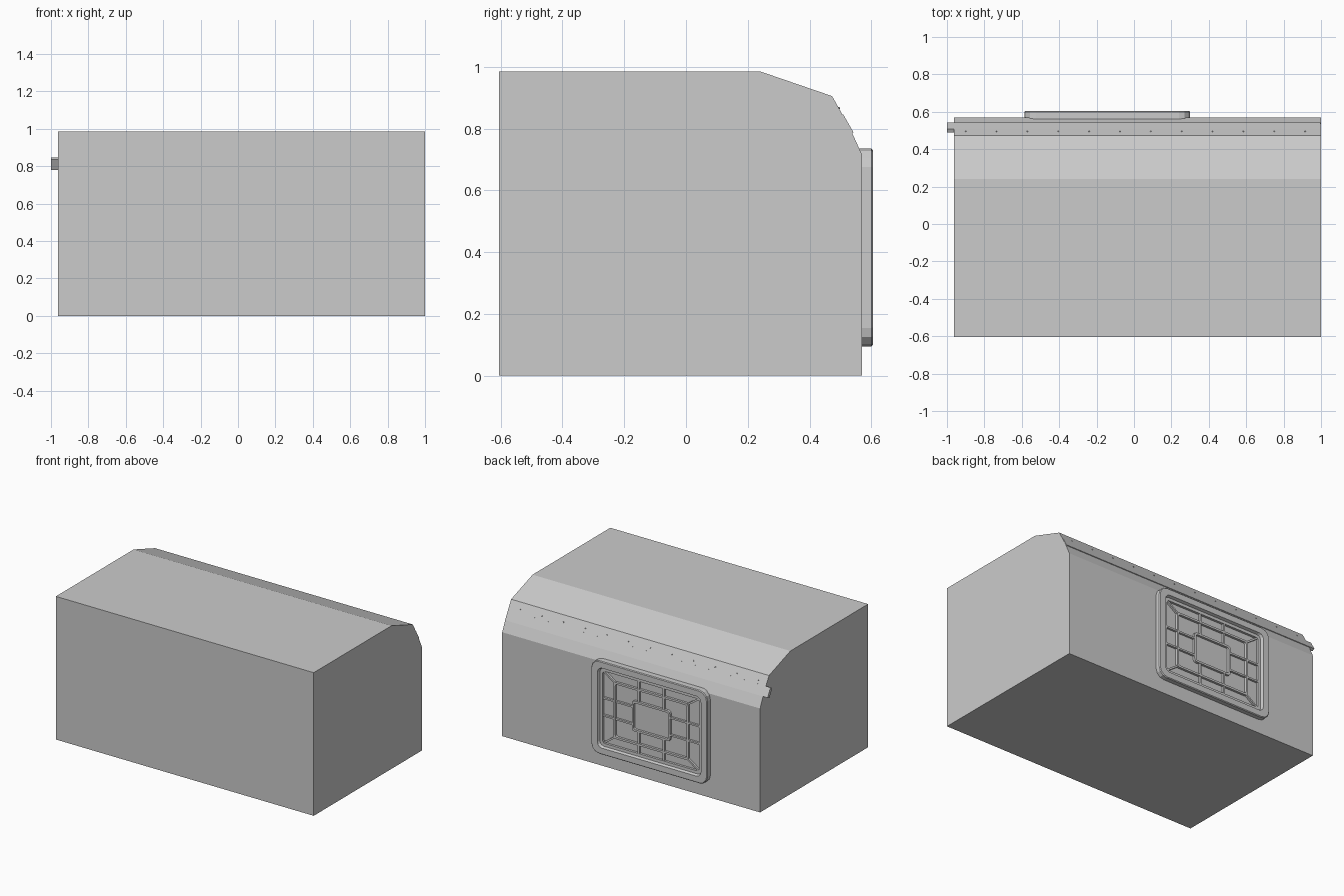
import bpy, bmesh, math
from mathutils import Vector

if "Cube" in bpy.data.objects:
    bpy.data.objects.remove(bpy.data.objects["Cube"])

CX, CZ = -0.1425, 0.415  # centre of the rear vent


def finish(bm, name):
    bmesh.ops.recalc_face_normals(bm, faces=bm.faces)
    me = bpy.data.meshes.new(name)
    bm.to_mesh(me)
    bm.free()
    ob = bpy.data.objects.new(name, me)
    bpy.context.collection.objects.link(ob)
    return ob


def extrude_x(name, profile, x0, x1):
    """Closed (y, z) profile swept along x."""
    bm = bmesh.new()
    a = [bm.verts.new((x0, y, z)) for y, z in profile]
    b = [bm.verts.new((x1, y, z)) for y, z in profile]
    n = len(a)
    bm.faces.new(a)
    bm.faces.new(b)
    for i in range(n):
        bm.faces.new((a[i], a[(i + 1) % n], b[(i + 1) % n], b[i]))
    return finish(bm, name)


def rounded_rect(hx, hz, r, seg=3):
    pts = []
    for k, (sx, sz) in enumerate(((1, 1), (-1, 1), (-1, -1), (1, -1))):
        for i in range(seg + 1):
            t = math.pi / 2 * (k + i / seg)
            pts.append((CX + sx * (hx - r) + r * math.cos(t),
                        CZ + sz * (hz - r) + r * math.sin(t)))
    return pts


def ring(name, sections):
    """Frame through rounded-rectangle sections (half x, half z, radius, y)."""
    bm = bmesh.new()
    loops = [[bm.verts.new((x, y, z)) for x, z in rounded_rect(hx, hz, r)]
             for hx, hz, r, y in sections]
    m, n = len(loops), len(loops[0])
    for j in range(m):
        a, b = loops[j], loops[(j + 1) % m]
        for i in range(n):
            bm.faces.new((a[i], a[(i + 1) % n], b[(i + 1) % n], b[i]))
    return finish(bm, name)


def flat_ring(name, hx, hz, w, r, y0, y1):
    return ring(name, [(hx, hz, r, y0), (hx, hz, r, y1),
                       (hx - w, hz - w, r * 0.6, y1), (hx - w, hz - w, r * 0.6, y0)])


# Main body with faceted rear shoulder
extrude_x("body", [(-0.605, 0), (0.57, 0), (0.57, 0.715), (0.53, 0.803),
                   (0.473, 0.905), (0.24, 0.985), (-0.605, 0.985)], -0.963, 1.0)

# Rail along the shoulder, projecting at the left end
extrude_x("rear_rail", [(0.509, 0.846), (0.542, 0.788), (0.522, 0.779), (0.49, 0.836)],
          -1.0, 0.998)

# Rivets along the shoulder
bm = bmesh.new()
slope = Vector((0, 0.102, 0.057)).normalized()
for i in range(12):
    res = bmesh.ops.create_uvsphere(bm, u_segments=8, v_segments=4, radius=0.004)
    p = Vector((-0.9 + i * 0.165, 0.495, 0.866))
    bmesh.ops.translate(bm, verts=res["verts"], vec=p)
finish(bm, "rivets")

# Vent surround
ring("vent_frame", [(0.4425, 0.32, 0.06, 0.553), (0.4425, 0.32, 0.06, 0.6),
                    (0.4375, 0.315, 0.056, 0.605), (0.394, 0.275, 0.035, 0.605),
                    (0.387, 0.268, 0.03, 0.585), (0.387, 0.268, 0.03, 0.553)])

# Concentric grille rings
Y0, Y1 = 0.56, 0.586
flat_ring("grille_outer_ring", 0.389, 0.27, 0.022, 0.03, Y0, Y1)
flat_ring("grille_middle_ring", 0.285, 0.195, 0.014, 0.02, Y0, Y1)
flat_ring("grille_inner_ring", 0.145, 0.105, 0.014, 0.02, Y0, Y1)

# Straight and diagonal grille bars, mirrored in both directions
bm = bmesh.new()


def bar(p, q, w=0.012):
    p, q = Vector(p), Vector(q)
    side = Vector((-(q - p).y, (q - p).x)).normalized() * w / 2
    quad = [p + side, q + side, q - side, p - side]
    lo, hi = ([bm.verts.new((CX + v.x, y, CZ + v.y)) for v in quad] for y in (Y0, Y1 - 0.002))
    bm.faces.new(lo)
    bm.faces.new(hi)
    for i in range(4):
        bm.faces.new((lo[i], lo[(i + 1) % 4], hi[(i + 1) % 4], hi[i]))


for sx in (-1, 1):
    for sz in (-1, 1):
        bar((sx * 0.095, sz * 0.095), (sx * 0.095, sz * 0.26))
        bar((sx * 0.135, sz * 0.06), (sx * 0.38, sz * 0.06))
        bar((sx * 0.275, sz * 0.186), (sx * 0.372, sz * 0.254))
finish(bm, "grille_bars")
